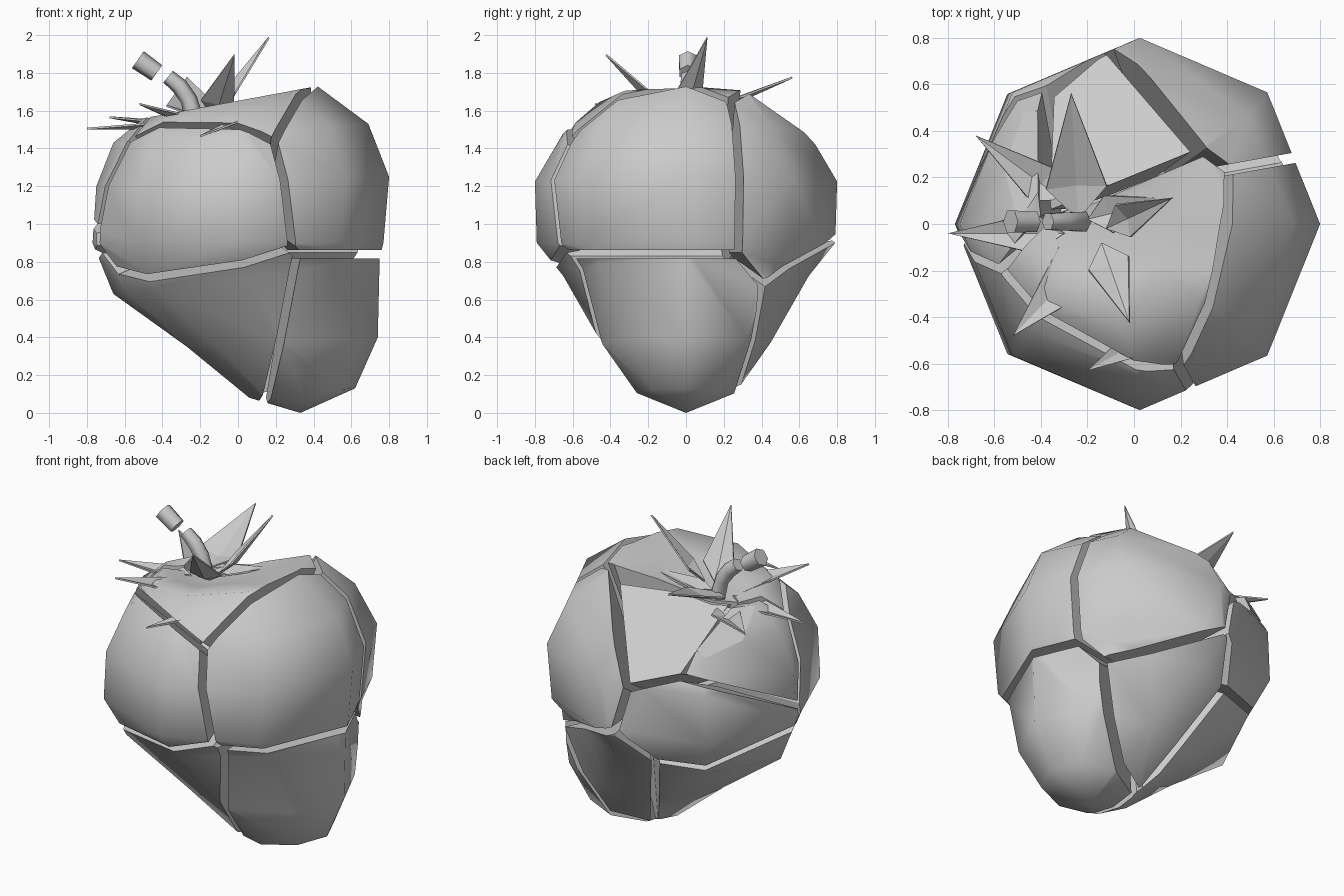
import bpy, bmesh, math
from mathutils import Vector

cube = bpy.data.objects.get("Cube")
if cube:
    bpy.data.objects.remove(cube, do_unlink=True)

GREY = bpy.data.materials.new("plain_grey")
GREY.use_nodes = True
GREY.diffuse_color = (0.6, 0.6, 0.6, 1)
GREY.node_tree.nodes["Principled BSDF"].inputs["Base Color"].default_value = (0.6, 0.6, 0.6, 1)


def finish(bm, name):
    """Turn a bmesh into a grey object."""
    mesh = bpy.data.meshes.new(name)
    bm.to_mesh(mesh)
    bm.free()
    mesh.materials.append(GREY)
    obj = bpy.data.objects.new(name, mesh)
    bpy.context.collection.objects.link(obj)
    return obj


# Berry: leaning octagonal rings given by right x, z, left x, z and half depth
SIDES = 8
RINGS = [(0.62, 0.13, 0.06, 0.08, 0.26), (0.74, 0.40, -0.27, 0.35, 0.45),
         (0.75, 0.82, -0.66, 0.63, 0.65), (0.77, 0.90, -0.77, 0.90, 0.79),
         (0.80, 1.25, -0.75, 1.20, 0.80), (0.69, 1.53, -0.66, 1.43, 0.65),
         (0.42, 1.73, -0.50, 1.56, 0.46), (0.18, 1.67, -0.38, 1.54, 0.25)]
TIP, DIMPLE = (0.33, 0, 0), (-0.2, 0, 1.53)


def berry():
    bm = bmesh.new()
    loops = []
    for xr, zr, xl, zl, depth in RINGS:
        loop = []
        for i in range(SIDES):
            a = math.tau * i / SIDES
            t = (1 + math.cos(a)) / 2
            loop.append(bm.verts.new((xl + (xr - xl) * t, depth * math.sin(a), zl + (zr - zl) * t)))
        loops.append(loop)
    tip, dimple = bm.verts.new(TIP), bm.verts.new(DIMPLE)
    for i in range(SIDES):
        j = (i + 1) % SIDES
        bm.faces.new((tip, loops[0][j], loops[0][i]))
        bm.faces.new((dimple, loops[-1][i], loops[-1][j]))
        for low, high in zip(loops, loops[1:]):
            bm.faces.new((low[i], low[j], high[j], high[i]))
    for f in bm.faces:
        f.smooth = True
    return bm


def cut(bm, point, normal):
    """Remove everything beyond a plane and close the cut with flat faces."""
    bmesh.ops.bisect_plane(bm, geom=bm.verts[:] + bm.edges[:] + bm.faces[:], dist=1e-5,
                           plane_co=point, plane_no=normal, clear_outer=True)
    rim = [e for e in bm.edges if e.is_boundary]
    if rim:
        for f in bmesh.ops.holes_fill(bm, edges=rim, sides=0)["faces"]:
            f.smooth = False


# Cracked pieces: each keeps the part of the berry nearest its own centre
GAP = 0.045
PIECES = {
    "upper_left_front": (0.55, -0.20, 1.24),
    "upper_left_back": (0.39, 0.69, 1.24),
    "upper_right_front": (-0.25, -0.40, 1.12),
    "upper_right_back": (-0.50, 0.50, 1.00),
    "lower_left": (0.55, -0.20, 0.44),
    "lower_front": (-0.10, -0.25, 0.55),
    "lower_back": (0.08, 0.74, 0.42),
    "lower_right": (-0.42, 0.30, 0.47),
    "crown": (-0.08, -0.10, 1.48),
    "broken_back": (-0.25, 0.32, 1.45),
    "shoulder_chip": (-0.50, 0.30, 1.40),
}
JOINED = {"lower_front", "lower_right"}
# Pieces whose skin has broken away leave a flat face
TRIMS = {"broken_back": ((-0.1, 0.45, 1.42), (-0.25, 0.5, 0.83)),
         "shoulder_chip": ((-0.55, 0.35, 1.4), (-0.5, 0.3, 0.8))}

for name, seed in PIECES.items():
    bm = berry()
    here = Vector(seed)
    for other, place in PIECES.items():
        if other == name:
            continue
        there = Vector(place)
        normal = (there - here).normalized()
        gap = 0 if {name, other} == JOINED else GAP
        cut(bm, (here + there) / 2 - normal * gap / 2, normal)
    if name in TRIMS:
        cut(bm, *map(Vector, TRIMS[name]))
    bmesh.ops.recalc_face_normals(bm, faces=bm.faces[:])
    finish(bm, name + "_piece")


# Leaves: thin pointed blades with a slight fold along the middle
def leaf(name, root, tip, width, fold=0.03):
    root, tip = Vector(root), Vector(tip)
    along = tip - root
    side = along.cross(Vector((0, 0, 1))).normalized() * width / 2
    up = side.cross(along).normalized() * fold
    mid = root + along * 0.25
    bm = bmesh.new()
    r, a, m, b, t = [bm.verts.new(p) for p in (root, mid + side, mid - up, mid - side, tip)]
    for tri in ((r, a, m), (r, m, b), (a, t, m), (m, t, b)):
        bm.faces.new(tri)
    obj = finish(bm, name)
    solid = obj.modifiers.new("thickness", "SOLIDIFY")
    solid.thickness = 0.01
    return obj


LEAVES = [((-0.12, -0.02, 1.60), (0.16, 0.11, 1.99), 0.15),
          ((-0.14, -0.08, 1.58), (-0.02, -0.42, 1.90), 0.18),
          ((-0.24, 0.02, 1.58), (-0.27, 0.56, 1.78), 0.26),
          ((-0.30, 0.10, 1.54), (-0.68, 0.38, 1.57), 0.17),
          ((-0.30, -0.04, 1.55), (-0.80, -0.04, 1.51), 0.17),
          ((-0.14, -0.08, 1.52), (-0.52, -0.48, 1.64), 0.24),
          ((-0.20, 0.02, 1.58), (0.16, 0.11, 1.66), 0.16)]
for n, spec in enumerate(LEAVES, 1):
    leaf(f"leaf_{n}", *spec)
leaf("peeled_flake", (0.03, -0.50, 1.57), (-0.20, -0.63, 1.47), 0.10, 0.01)


# Stem: two separate six-sided lengths of a curved stalk
def stalk(name, path, radii, sides=6):
    bm = bmesh.new()
    rows = []
    points = [Vector((x, 0.01, z)) for x, z in path]
    for k, p in enumerate(points):
        d = (points[min(k + 1, len(points) - 1)] - points[max(k - 1, 0)]).normalized()
        across = d.cross(Vector((0, 1, 0)))
        rows.append([bm.verts.new(p + radii[k] * (across * math.cos(math.tau * i / sides)
                                                  + Vector((0, math.sin(math.tau * i / sides), 0))))
                     for i in range(sides)])
    for low, high in zip(rows, rows[1:]):
        for i in range(sides):
            j = (i + 1) % sides
            bm.faces.new((low[i], low[j], high[j], high[i])).smooth = True
    bm.faces.new(rows[0])
    bm.faces.new(rows[-1])
    bmesh.ops.recalc_face_normals(bm, faces=bm.faces[:])
    finish(bm, name)


stalk("lower_stem", [(-0.23, 1.55), (-0.26, 1.66), (-0.31, 1.73), (-0.37, 1.78)], [0.05, 0.045, 0.045, 0.04])
stalk("upper_stem", [(-0.43, 1.80), (-0.53, 1.87)], [0.05, 0.055])
